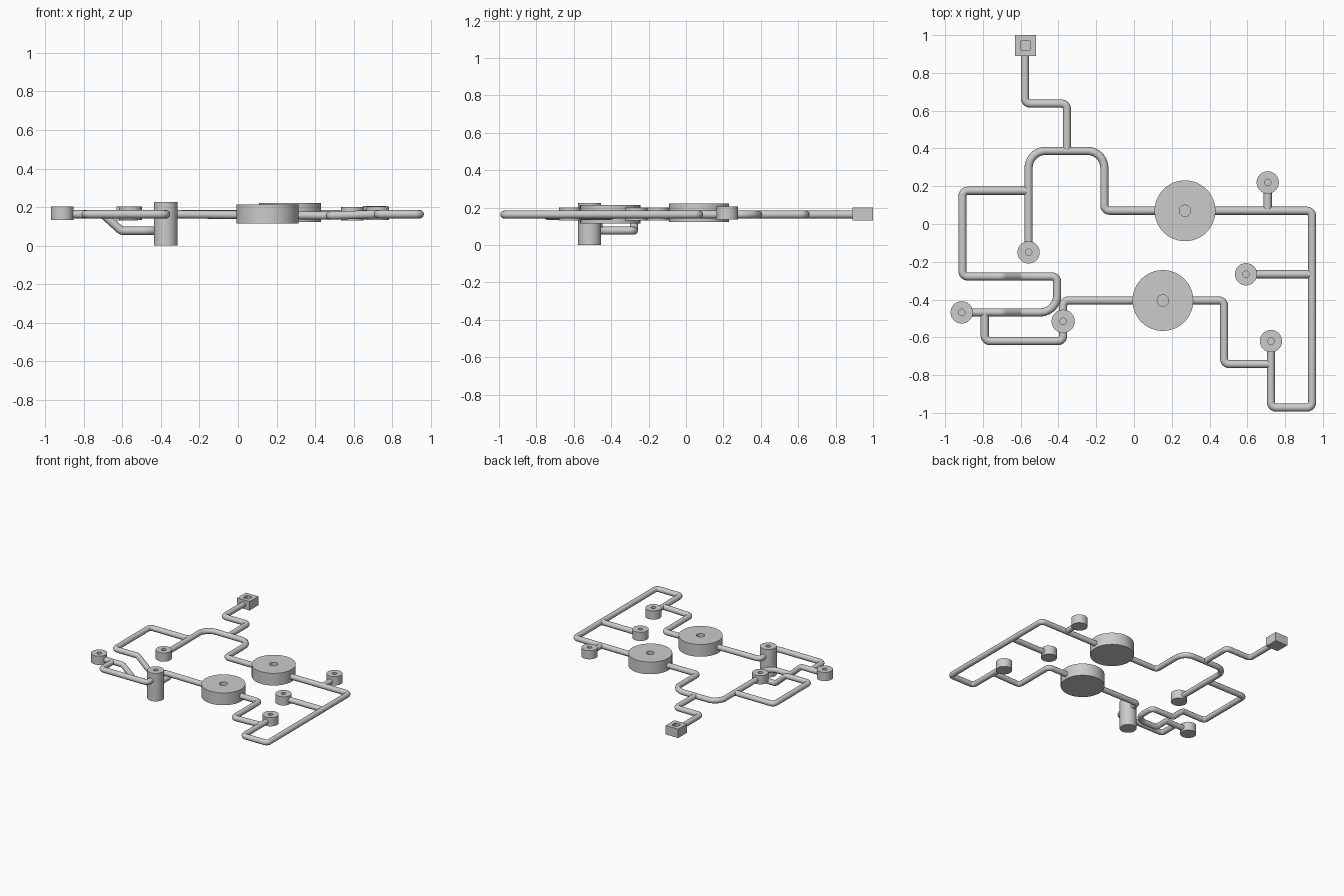
import bpy, bmesh
from math import pi, cos, sin, radians
from mathutils import Vector

if "Cube" in bpy.data.objects:
    bpy.data.objects.remove(bpy.data.objects["Cube"])

PIPE_R = 0.0215
Z = 0.163       # main pipe level
ZB = 0.156      # level of the front drum's line
LOW = 0.077     # level of the dipped section


def finish(ob):
    bpy.ops.object.select_all(action='DESELECT')
    ob.select_set(True)
    bpy.context.view_layer.objects.active = ob


def fixture(name, x, y, r, z0, z1, hole, depth, sides=48):
    """Closed drum (or box with 4 sides) with a blind hole in the top."""
    bm = bmesh.new()
    turn = pi / 4 if sides == 4 else 0
    rings = [[bm.verts.new((x + q * cos(turn + 2 * pi * i / sides),
                            y + q * sin(turn + 2 * pi * i / sides), z))
              for i in range(sides)]
             for q, z in ((r, z0), (r, z1), (hole, z1), (hole, z1 - depth))]
    for a, b in zip(rings, rings[1:]):
        for i in range(sides):
            j = (i + 1) % sides
            bm.faces.new((a[i], a[j], b[j], b[i]))
    bm.faces.new(rings[0][::-1])
    bm.faces.new(rings[-1])
    bmesh.ops.recalc_face_normals(bm, faces=bm.faces)
    me = bpy.data.meshes.new(name)
    bm.to_mesh(me)
    bm.free()
    ob = bpy.data.objects.new(name, me)
    bpy.context.collection.objects.link(ob)
    finish(ob)
    if sides > 4:
        bpy.ops.object.shade_smooth_by_angle(angle=radians(35))


def pipe(name, pts, big={}):
    """Round pipe through the points; corners rounded, 'big' gives wider bends."""
    v = [Vector(p if len(p) == 3 else (*p, Z)) for p in pts]
    path = [v[0]]
    for i in range(1, len(v) - 1):
        a, p, b = v[i - 1], v[i], v[i + 1]
        d0, d1 = (a - p).normalized(), (b - p).normalized()
        r = big.get(i, 0.028)
        if d0.dot(d1) < -0.5:
            r = 0.012
        s, e = p + d0 * r, p + d1 * r
        c = s + e - p
        n = 6 if r < 0.05 else 12
        for k in range(n + 1):
            t = pi / 2 * k / n
            path.append(c + (s - c) * cos(t) + (e - c) * sin(t))
    path.append(v[-1])
    cu = bpy.data.curves.new(name, 'CURVE')
    cu.dimensions = '3D'
    cu.bevel_depth = PIPE_R
    cu.bevel_resolution = 4
    cu.use_fill_caps = True
    sp = cu.splines.new('POLY')
    sp.points.add(len(path) - 1)
    for pt, co in zip(sp.points, path):
        pt.co = (*co, 1)
    ob = bpy.data.objects.new(name, cu)
    bpy.context.collection.objects.link(ob)
    finish(ob)
    bpy.ops.object.convert(target='MESH')
    bpy.ops.object.shade_smooth_by_angle(angle=radians(50))


# Square inlet box
fixture("inlet_box", -0.575, 0.945, 0.0555 * 2 ** 0.5, 0.13, 0.202, 0.024 * 2 ** 0.5, 0.04, 4)

# Large drums
fixture("back_drum", 0.27, 0.07, 0.161, 0.124, 0.222, 0.03, 0.03, 64)
fixture("front_drum", 0.153, -0.405, 0.161, 0.115, 0.214, 0.03, 0.03, 64)

# Small outlets and the tall standing post
for i, (x, y, z1) in enumerate([(-0.558, -0.15, 0.202), (-0.912, -0.468, 0.202),
                                (0.708, 0.22, 0.207), (0.593, -0.266, 0.2),
                                (0.725, -0.62, 0.202)]):
    fixture(f"outlet_{i + 1}", x, y, 0.059, z1 - 0.07, z1, 0.017, 0.03)
fixture("tall_post", -0.375, -0.515, 0.0615, 0.0, 0.226, 0.017, 0.03)

# Pipes
pipe("inlet_pipe", [(-0.577, 0.9), (-0.577, 0.637), (-0.355, 0.637), (-0.355, 0.39)])
pipe("main_pipe", [(-0.558, -0.12), (-0.558, 0.387), (-0.157, 0.387), (-0.157, 0.07),
                   (0.943, 0.07), (0.943, -0.972), (0.725, -0.972), (0.725, -0.65)],
     {1: 0.09, 2: 0.09})
pipe("upper_outlet_pipe", [(0.708, 0.07), (0.708, 0.19)])
pipe("side_outlet_pipe", [(0.943, -0.266), (0.62, -0.266)])
pipe("front_drum_pipe", [(0.725, -0.742), (0.477, -0.742, ZB), (0.477, -0.405, ZB),
                         (-0.375, -0.405, Z), (-0.375, -0.49, Z)])
pipe("dipped_pipe", [(-0.558, 0.176), (-0.908, 0.176), (-0.908, -0.278), (-0.7, -0.278),
                     (-0.605, -0.278, LOW), (-0.407, -0.278, LOW), (-0.407, -0.468, LOW),
                     (-0.605, -0.468, LOW), (-0.7, -0.468), (-0.88, -0.468)], {6: 0.09})
pipe("bypass_pipe", [(-0.79, -0.468), (-0.79, -0.62), (-0.375, -0.62), (-0.375, -0.54)])
